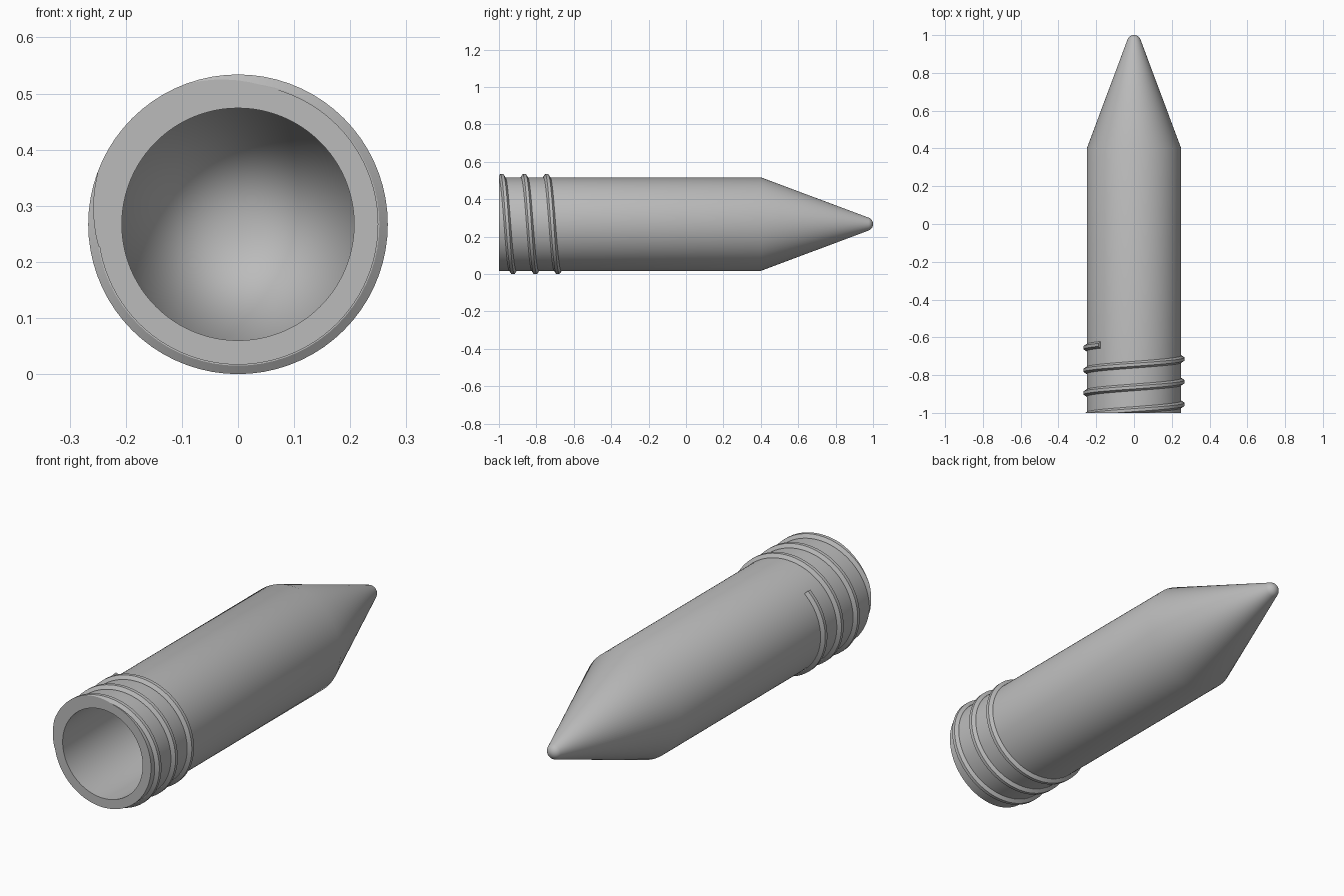
import bpy, bmesh
from math import sin, cos, radians, pi, atan2

if "Cube" in bpy.data.objects:
    bpy.data.objects.remove(bpy.data.objects["Cube"])

AXIS_Z = 0.267
SEGS = 96

grey = bpy.data.materials.new("plain grey")
grey.diffuse_color = (0.5, 0.5, 0.5, 1)
grey.use_nodes = True
grey.node_tree.nodes["Principled BSDF"].inputs["Base Color"].default_value = grey.diffuse_color


def polar(r, y, t):
    """Point at radius r, distance y along the axis, angle t from the top."""
    return (r * sin(t), y, AXIS_Z + r * cos(t))


def finish(bm, name, angle):
    bmesh.ops.recalc_face_normals(bm, faces=bm.faces)
    mesh = bpy.data.meshes.new(name)
    bm.to_mesh(mesh)
    bm.free()
    mesh.materials.append(grey)
    obj = bpy.data.objects.new(name, mesh)
    bpy.context.collection.objects.link(obj)
    bpy.ops.object.select_all(action='DESELECT')
    obj.select_set(True)
    bpy.context.view_layer.objects.active = obj
    bpy.ops.object.shade_smooth_by_angle(angle=radians(angle))


# Hollow pointed body: inner cavity, rim, outer wall, cone, rounded tip
tip_r, tip_y = 0.037, 0.963
slope = atan2(0.25 - 0.035, 0.976 - 0.4)
profile = [(0, 0.94), (0.207, 0.39), (0.207, -1), (0.25, -1), (0.25, 0.4)]
for i in range(8):
    a = slope + (pi / 2 - slope) * i / 7
    profile.append((tip_r * cos(a) if i < 7 else 0, tip_y + tip_r * sin(a)))

bm = bmesh.new()
rings = []
for r, y in profile:
    if r == 0:
        rings.append([bm.verts.new(polar(0, y, 0))] * SEGS)
    else:
        rings.append([bm.verts.new(polar(r, y, 2 * pi * i / SEGS)) for i in range(SEGS)])
for a, b in zip(rings, rings[1:]):
    for i in range(SEGS):
        j = (i + 1) % SEGS
        bm.faces.new(list(dict.fromkeys((a[i], a[j], b[j], b[i]))))
finish(bm, "body", 30)

# Helical screw thread, trimmed flush with the open end
section = [(0.244, -0.018), (0.252, -0.018), (0.267, -0.008),
           (0.267, 0.008), (0.252, 0.018), (0.244, 0.018)]
bm = bmesh.new()
rings = []
for deg in range(-115, 1036, 5):
    y = -0.985 + 0.12 * deg / 360
    rings.append([bm.verts.new(polar(r, y + dy, radians(deg))) for r, dy in section])
n = len(section)
for a, b in zip(rings, rings[1:]):
    for i in range(n):
        j = (i + 1) % n
        bm.faces.new((a[i], a[j], b[j], b[i]))
bm.faces.new(rings[0])
bm.faces.new(rings[-1])
bmesh.ops.recalc_face_normals(bm, faces=bm.faces)
cut = bmesh.ops.bisect_plane(bm, geom=bm.verts[:] + bm.edges[:] + bm.faces[:],
                             plane_co=(0, -1, 0), plane_no=(0, 1, 0), clear_inner=True)
edges = [e for e in cut["geom_cut"] if isinstance(e, bmesh.types.BMEdge)]
bmesh.ops.triangle_fill(bm, edges=edges, use_beauty=True, normal=(0, -1, 0))
finish(bm, "screw_thread", 25)
